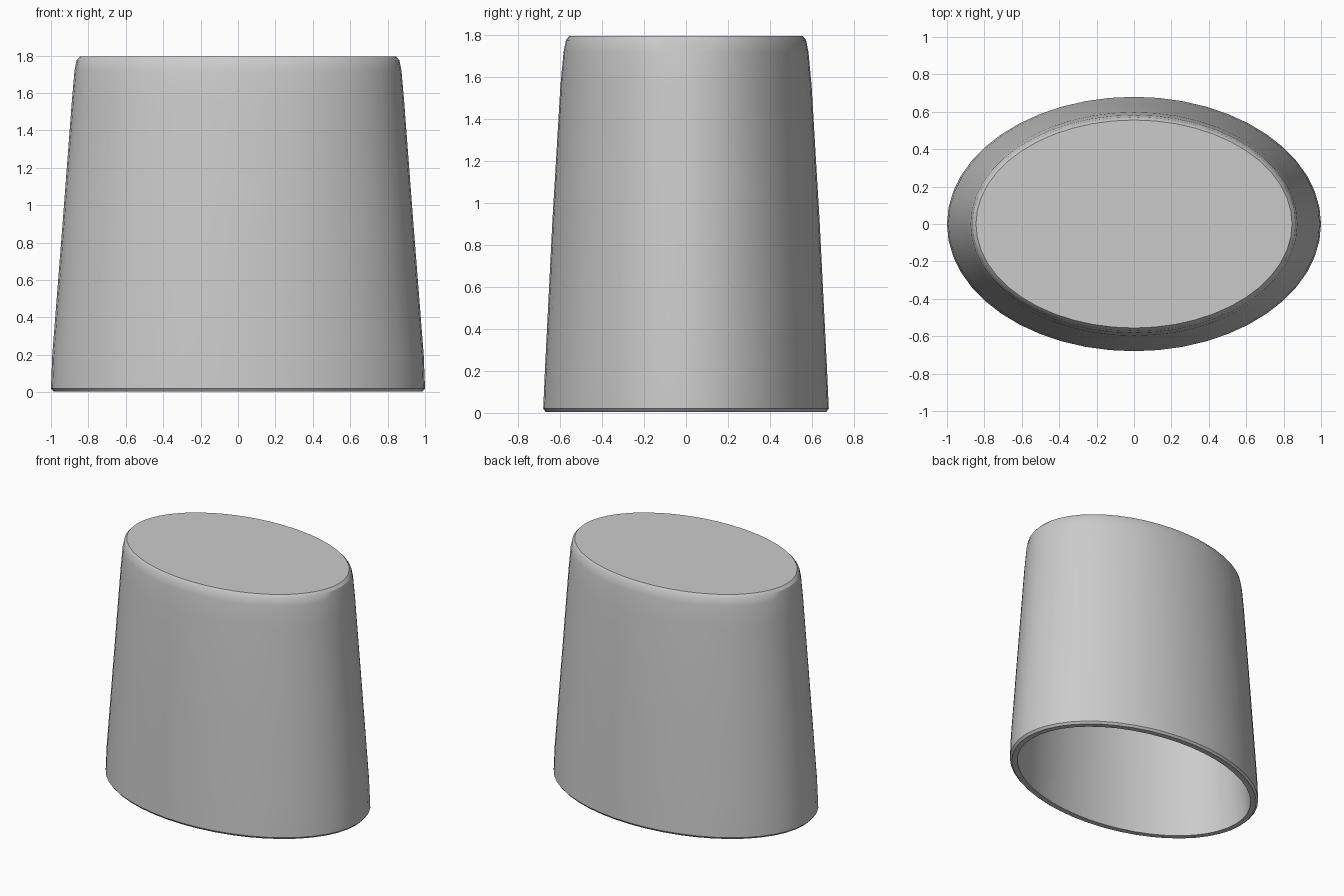
import bpy, bmesh, math

if "Cube" in bpy.data.objects:
    bpy.data.objects.remove(bpy.data.objects["Cube"])

SIDES = 48
# Rings as (half width x, half depth y, height): outside up, then inside down
outer = [(0.985, 0.668, 0.004), (1.0, 0.68, 0.02), (0.993, 0.672, 0.2),
         (0.938, 0.637, 0.9), (0.888, 0.598, 1.56), (0.874, 0.583, 1.72),
         (0.863, 0.572, 1.775), (0.845, 0.556, 1.795)]
inner = [(0.815, 0.525, 1.735), (0.885, 0.582, 0.9), (0.945, 0.628, 0.004)]


def ring(bm, rx, ry, z):
    step = 2 * math.pi / SIDES
    return [bm.verts.new((rx * math.cos(i * step), ry * math.sin(i * step), z))
            for i in range(SIDES)]


def bridge(bm, a, b):
    for i in range(SIDES):
        j = (i + 1) % SIDES
        bm.faces.new((a[i], a[j], b[j], b[i]))


# Oval tapered cup, closed on top and open underneath
bm = bmesh.new()
out_rings = [ring(bm, *r) for r in outer]
in_rings = [ring(bm, *r) for r in inner]
for rings in (out_rings, in_rings):
    for a, b in zip(rings, rings[1:]):
        bridge(bm, a, b)
bm.faces.new(out_rings[-1])            # top
bm.faces.new(in_rings[0])              # inner ceiling
bridge(bm, in_rings[-1], out_rings[0])  # bottom rim
bmesh.ops.recalc_face_normals(bm, faces=bm.faces)

# Outer skin and cavity form one closed shell
mesh = bpy.data.meshes.new("oval_cup")
bm.to_mesh(mesh)
bm.free()
cup = bpy.data.objects.new("oval_cup", mesh)
bpy.context.collection.objects.link(cup)
bpy.context.view_layer.objects.active = cup
cup.select_set(True)
bpy.ops.object.shade_smooth_by_angle(angle=math.radians(30))
